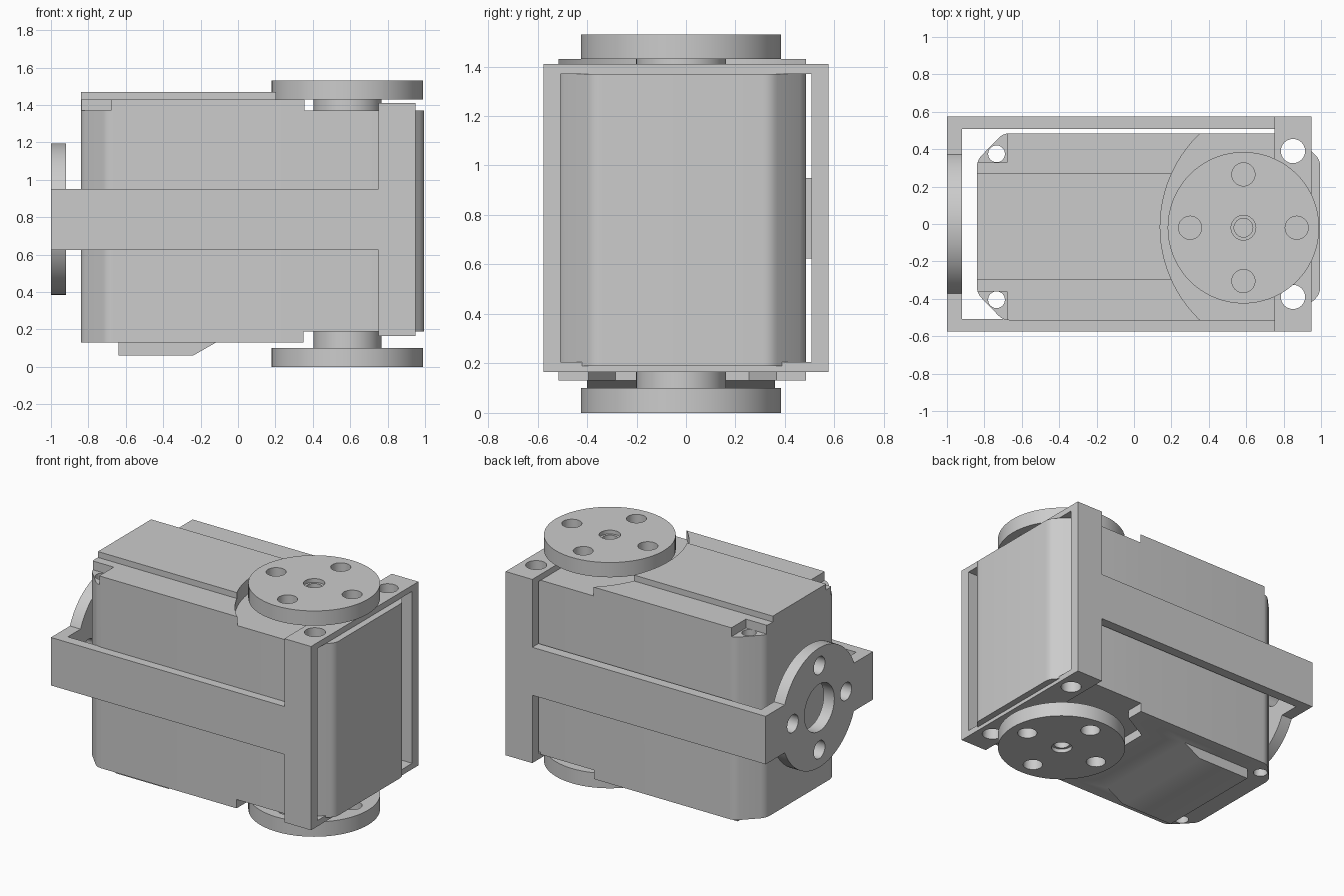
import bpy, bmesh
from math import sin, cos, pi, radians
from mathutils import Vector, Matrix

if "Cube" in bpy.data.objects:
    bpy.data.objects.remove(bpy.data.objects["Cube"], do_unlink=True)

grey = bpy.data.materials.new("plain grey")
grey.use_nodes = True
grey.diffuse_color = (0.6, 0.6, 0.6, 1)
grey.node_tree.nodes["Principled BSDF"].inputs["Base Color"].default_value = (0.6, 0.6, 0.6, 1)

CY = -0.015          # body centre line in y
AXIS = (0.585, -0.02)  # output shaft


def prism(name, pts, lo, hi, turn=None):
    """Extrude a plan outline from lo to hi."""
    bm = bmesh.new()
    face = bm.faces.new([bm.verts.new((x, y, lo)) for x, y in pts])
    out = bmesh.ops.extrude_face_region(bm, geom=[face])
    new = [v for v in out["geom"] if isinstance(v, bmesh.types.BMVert)]
    bmesh.ops.translate(bm, verts=new, vec=(0, 0, hi - lo))
    bmesh.ops.recalc_face_normals(bm, faces=bm.faces)
    if turn:
        bm.transform(turn)
    me = bpy.data.meshes.new(name)
    bm.to_mesh(me)
    bm.free()
    ob = bpy.data.objects.new(name, me)
    ob.data.materials.append(grey)
    bpy.context.collection.objects.link(ob)
    return ob


def box(name, x0, x1, y0, y1, z0, z1):
    return prism(name, [(x0, y0), (x1, y0), (x1, y1), (x0, y1)], z0, z1)


def cyl(name, x, y, r, z0, z1, n=32, turn=None):
    ring = [(x + r * cos(2 * pi * i / n), y + r * sin(2 * pi * i / n)) for i in range(n)]
    return prism(name, ring, z0, z1, turn)


def combine(ob, others, op="DIFFERENCE"):
    """Apply booleans and remove the helpers."""
    bpy.context.view_layer.objects.active = ob
    for other in others:
        mod = ob.modifiers.new("cut", "BOOLEAN")
        mod.operation, mod.object, mod.solver = op, other, "EXACT"
        bpy.ops.object.modifier_apply(modifier=mod.name)
        bpy.data.objects.remove(other, do_unlink=True)


def smooth(ob):
    bpy.ops.object.select_all(action="DESELECT")
    ob.select_set(True)
    bpy.context.view_layer.objects.active = ob
    bpy.ops.object.shade_smooth_by_angle(angle=radians(30))


def rounded(pts, r, n=4):
    """Round every corner of an outline."""
    out = []
    for i, p in enumerate(pts):
        p = Vector(p)
        a = p + (Vector(pts[i - 1]) - p).normalized() * r
        b = p + (Vector(pts[(i + 1) % len(pts)]) - p).normalized() * r
        for k in range(n + 1):
            t = k / n
            out.append(a * (1 - t) ** 2 + p * 2 * t * (1 - t) + b * t * t)
    return out


# Motor housing: chamfered block
half = [(-0.84, 0.355), (-0.70, 0.5), (0.85, 0.5), (0.995, 0.36)]
outline = [(x, CY + y) for x, y in half] + [(x, CY - y) for x, y in reversed(half)]
housing = prism("motor_housing", rounded(outline, 0.035), 0.13, 1.47)

cutters = [cyl("cut", 0.83, CY, 0.69, 1.37, 1.6, 96)]          # recess round the top horn
for s in (-1, 1):
    def side_box(x0, x1, a, b, z0, z1):
        y0, y1 = sorted((CY + s * a, CY + s * b))
        return box("cut", x0, x1, y0, y1, z0, z1)
    cutters += [
        side_box(-1, 1.2, 0.285, 0.7, 1.43, 1.6),              # ledge beside the raised lid
        side_box(-1, -0.68, 0.345, 0.7, 1.37, 1.6),            # corner notch
        cyl("cut", -0.735, CY + s * 0.39, 0.045, 0, 1.6, 24),  # corner screw hole
        cyl("cut", 0.85, s * 0.39, 0.065, 0, 1.6, 24),
    ]
under = [(1.2, -0.7), (1.2, 0.7), (0.35, 0.7), (0.35, 0.38), (0.15, 0.27),
         (0.15, -0.27), (0.35, -0.38), (0.35, -0.7)]
cutters.append(prism("cut", [(x, y + CY) for x, y in under], 0, 0.19))
combine(housing, cutters)

# Sloped bump under the housing
to_side = Matrix.Rotation(pi / 2, 4, "X")
bump = prism("cable_cover", [(-0.64, 0.06), (-0.24, 0.06), (-0.10, 0.14), (-0.10, 0.16), (-0.64, 0.16)],
             -0.36, 0.40, to_side)
combine(housing, [bump], "UNION")
smooth(housing)


# Round horns on the output shaft, above and below
def horn(name, z0, z1, outer, inner):
    x, y = AXIS
    disc = cyl(name + "_horn", x, y, 0.405, z0, z1, 72)
    holes = [cyl("cut", x + 0.285 * cos(k * pi / 2), y + 0.285 * sin(k * pi / 2),
                 0.062, z0 - 0.1, z1 + 0.1, 24) for k in range(4)]
    step = outer + (inner - outer) * 0.25
    holes.append(cyl("cut", x, y, 0.066, min(outer, step) - 0.001, max(outer, step) + 0.001))
    holes.append(cyl("cut", x, y, 0.05, z0 - 0.1, z1 + 0.1))
    combine(disc, holes)
    smooth(disc)


horn("top", 1.43, 1.53, 1.53, 1.43)
horn("bottom", 0.0, 0.10, 0.0, 0.10)
for name, z0, z1 in (("top_boss", 1.36, 1.43), ("bottom_boss", 0.10, 0.2)):
    smooth(cyl(name, *AXIS, 0.182, z0, z1, 48))

# Bracket: upright frame, side arms, back bar and round mounting plate
bracket = box("mounting_bracket", 0.75, 0.95, -0.575, 0.575, 0.165, 1.41)
combine(bracket, [box("cut", 0.6, 1.1, -0.508, 0.508, 0.205, 1.37),
                  box("cut", 0.6, 1.1, -0.42, 0.385, 0.19, 0.3)])
hoop = box("hoop", -1, 0.85, -0.575, 0.575, 0.625, 0.95)
combine(hoop, [box("cut", -0.92, 1.2, -0.508, 0.508, 0.5, 1.1)])
combine(bracket, [hoop], "UNION")

to_back = Matrix.Translation((0, 0, 0.79)) @ Matrix.Rotation(pi / 2, 4, "Y")
plate = cyl("plate", 0, 0, 0.405, -1, -0.92, 72, to_back)
combine(bracket, [plate], "UNION")
holes = [cyl("cut", 0.285 * cos(k * pi / 2), 0.285 * sin(k * pi / 2), 0.06, -1.1, -0.9, 24, to_back)
         for k in range(4)]
holes.append(cyl("cut", 0, 0, 0.16, -1.1, -0.9, 40, to_back))
holes += [cyl("cut", 0.85, s * 0.39, 0.065, 0, 1.6, 24) for s in (-1, 1)]
combine(bracket, holes)
smooth(bracket)
